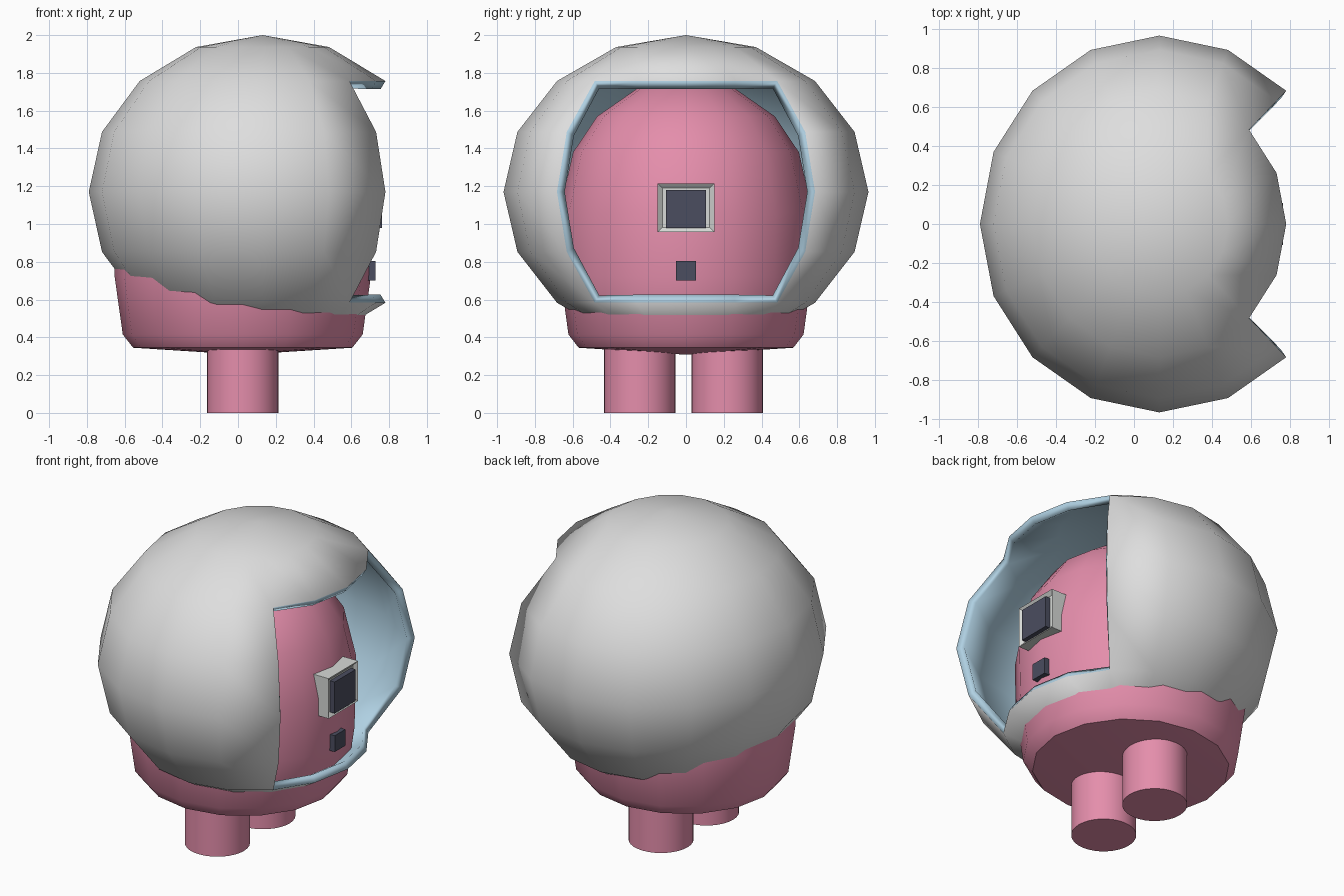
import bpy, bmesh, math

if "Cube" in bpy.data.objects:
    bpy.data.objects.remove(bpy.data.objects["Cube"])


def material(name, rgb):
    m = bpy.data.materials.new(name)
    m.diffuse_color = (*rgb, 1)
    m.use_nodes = True
    m.node_tree.nodes["Principled BSDF"].inputs["Base Color"].default_value = m.diffuse_color
    return m


GREY = material("shell grey", (0.73, 0.73, 0.73))
BLUE = material("lining blue", (0.43, 0.63, 0.76))
PINK = material("body pink", (0.78, 0.27, 0.41))
DARK = material("screen dark", (0.07, 0.075, 0.115))
FRAME = material("frame pale grey", (0.68, 0.70, 0.68))


def make_object(name, bm, mats, smooth=None):
    bmesh.ops.recalc_face_normals(bm, faces=bm.faces)
    me = bpy.data.meshes.new(name)
    bm.to_mesh(me)
    bm.free()
    ob = bpy.data.objects.new(name, me)
    bpy.context.collection.objects.link(ob)
    for m in mats:
        me.materials.append(m)
    if smooth:
        bpy.ops.object.select_all(action='DESELECT')
        ob.select_set(True)
        bpy.context.view_layer.objects.active = ob
        bpy.ops.object.shade_smooth_by_angle(angle=math.radians(smooth))
    return ob


# Helmet: faceted ellipsoid with a wide opening toward +x, lined in blue
CX, CZ = 0.13, 1.17
bm = bmesh.new()
bmesh.ops.create_uvsphere(bm, u_segments=16, v_segments=8, radius=1)
opening = []
for f in bm.faces:
    c = f.calc_center_median()
    lon = math.degrees(math.atan2(c.y, c.x))
    lat = math.degrees(math.asin(c.z / c.length))
    if abs(lon) < 45 and abs(lat) < 45:
        opening.append(f)
bmesh.ops.delete(bm, geom=opening, context='FACES')
for v in bm.verts:
    v.co = (CX + 0.92 * v.co.x, 0.966 * v.co.y, CZ + 0.83 * v.co.z)
# keep normals pointing outward on the open shell
bmesh.ops.recalc_face_normals(bm, faces=bm.faces)
helmet = make_object("helmet", bm, [GREY, BLUE], 35)
wall = helmet.modifiers.new("wall", 'SOLIDIFY')
wall.thickness = 0.05
wall.offset = -1
wall.material_offset = 1
wall.material_offset_rim = 1

# Body: turned capsule with a shallow pointed underside
BX, SIDES = 0.025, 16
profile = [(0.345, 0.58), (0.415, 0.635), (0.72, 0.678), (1.06, 0.685),
           (1.38, 0.61), (1.57, 0.48), (1.72, 0.26)]
bm = bmesh.new()
rings = []
for z, r in profile:
    rings.append([bm.verts.new((BX + r * math.cos(2 * math.pi * i / SIDES),
                                0.98 * r * math.sin(2 * math.pi * i / SIDES), z))
                  for i in range(SIDES)])
low = bm.verts.new((BX, 0, 0.308))
high = bm.verts.new((BX, 0, 1.77))
for i in range(SIDES):
    j = (i + 1) % SIDES
    for a, b in zip(rings, rings[1:]):
        bm.faces.new((a[i], a[j], b[j], b[i]))
    bm.faces.new((low, rings[0][j], rings[0][i]))
    bm.faces.new((high, rings[-1][i], rings[-1][j]))
make_object("body", bm, [PINK], 36)

# Legs
for name, y in (("left_leg", 0.218), ("right_leg", -0.245)):
    bm = bmesh.new()
    bmesh.ops.create_cone(bm, cap_ends=True, segments=32, radius1=0.19,
                          radius2=0.19, depth=0.42)
    bmesh.ops.translate(bm, verts=bm.verts, vec=(BX, y, 0.21))
    make_object(name, bm, [PINK], 30)


def box(name, x0, x1, half_y, z0, z1, mat, dish=0):
    bm = bmesh.new()
    bmesh.ops.create_cube(bm, size=1)
    for v in bm.verts:
        v.co = ((x0 + x1) / 2 + v.co.x * (x1 - x0), 2 * half_y * v.co.y,
                (z0 + z1) / 2 + v.co.z * (z1 - z0))
    if dish:
        # sink the middle of the front face
        bm.normal_update()
        front = max(bm.faces, key=lambda f: f.calc_center_median().x)
        bmesh.ops.inset_region(bm, faces=[front], thickness=0.035)
        bmesh.ops.translate(bm, verts=front.verts, vec=(-dish, 0, 0))
    return make_object(name, bm, [mat])


# Chest panel and button
box("screen_frame", 0.62, 0.75, 0.15, 0.957, 1.215, FRAME, 0.02)
box("screen", 0.65, 0.763, 0.107, 0.978, 1.18, DARK)
box("button", 0.64, 0.727, 0.054, 0.70, 0.805, DARK)
